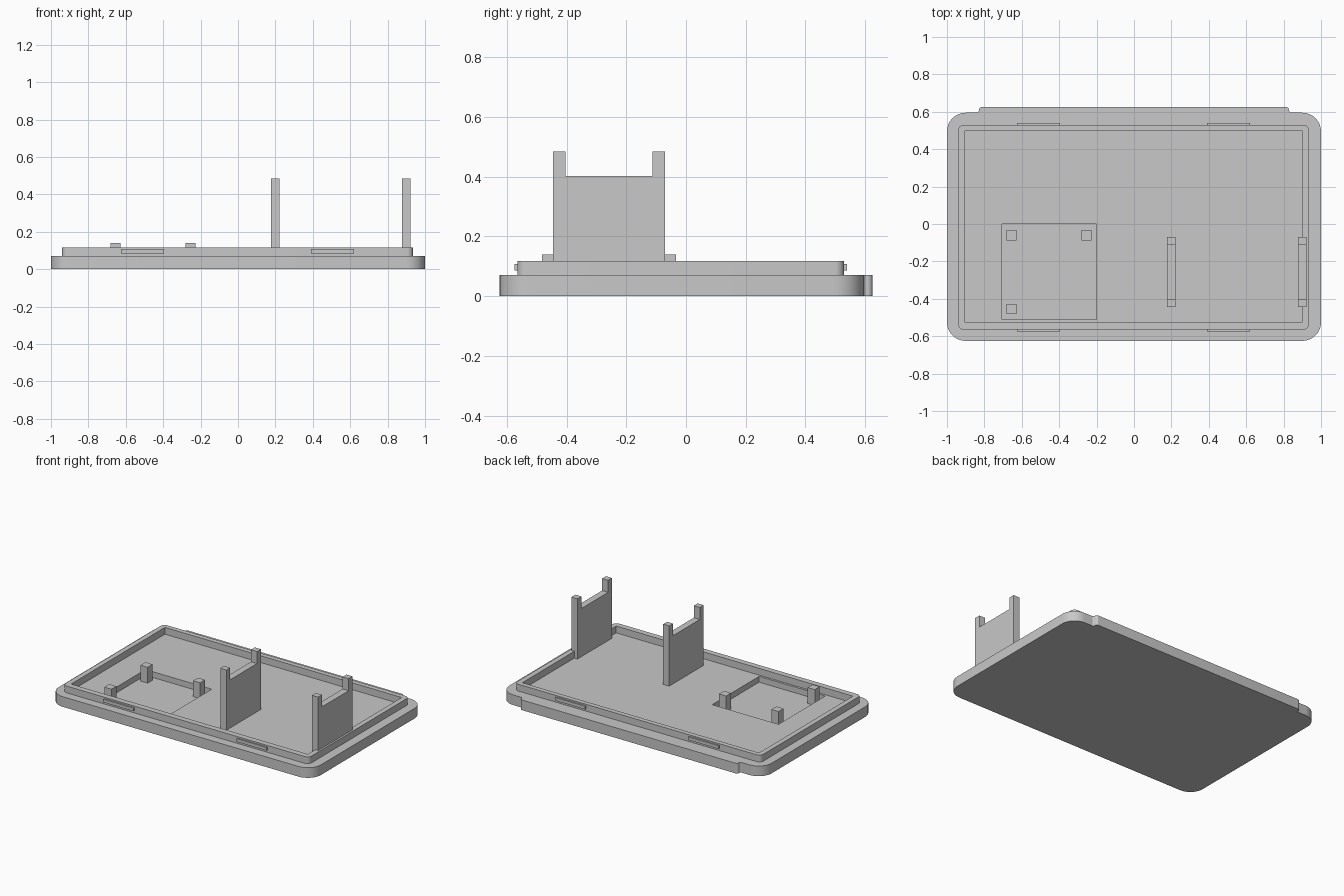
import bpy
import bmesh
from math import tan
from mathutils import Vector

cube = bpy.data.objects.get("Cube")
if cube:
    bpy.data.objects.remove(cube, do_unlink=True)

grey = bpy.data.materials.new("plastic grey")
grey.use_nodes = True
COLOUR = (0.58, 0.58, 0.58, 1)
grey.diffuse_color = COLOUR
grey.node_tree.nodes["Principled BSDF"].inputs["Base Color"].default_value = COLOUR


def fillet(corners, steps=8):
    """Round each (x, y, radius) corner of a closed outline."""
    out = []
    for i, (x, y, r) in enumerate(corners):
        p = Vector((x, y))
        if r == 0:
            out.append(p)
            continue
        a = (Vector(corners[i - 1][:2]) - p).normalized()
        b = (Vector(corners[(i + 1) % len(corners)][:2]) - p).normalized()
        reach = r / tan(a.angle(b) / 2)
        centre = p + (a + b).normalized() * (r * r + reach * reach) ** 0.5
        start, end = p + a * reach - centre, p + b * reach - centre
        for k in range(steps + 1):
            spoke = start.normalized().slerp(end.normalized(), k / steps)
            out.append(centre + spoke * r)
    return out


def prism(name, outline, low, high, axis="z"):
    """Extrude an outline along z, or a (y, z) outline along x."""
    place = (lambda p: (p[0], p[1], low)) if axis == "z" else (lambda p: (low, p[0], p[1]))
    move = (0, 0, high - low) if axis == "z" else (high - low, 0, 0)
    bm = bmesh.new()
    base = bm.faces.new([bm.verts.new(place(p)) for p in outline])
    top = bmesh.ops.extrude_face_region(bm, geom=[base], use_keep_orig=True)["geom"]
    bmesh.ops.translate(bm, vec=move, verts=[g for g in top if isinstance(g, bmesh.types.BMVert)])
    bmesh.ops.recalc_face_normals(bm, faces=bm.faces)
    mesh = bpy.data.meshes.new(name)
    bm.to_mesh(mesh)
    bm.free()
    mesh.materials.append(grey)
    obj = bpy.data.objects.new(name, mesh)
    bpy.context.collection.objects.link(obj)
    return obj


def rect(x0, x1, y0, y1, r=0):
    return fillet([(x0, y0, r), (x1, y0, r), (x1, y1, r), (x0, y1, r)])


def cut(obj, outline, low, high):
    """Cut a prism out of an object, then smooth its rounded corners."""
    cutter = prism("cutter", outline, low, high)
    bpy.ops.object.select_all(action="DESELECT")
    obj.select_set(True)
    bpy.context.view_layer.objects.active = obj
    mod = obj.modifiers.new("cut", "BOOLEAN")
    mod.operation = "DIFFERENCE"
    mod.solver = "EXACT"
    mod.object = cutter
    bpy.ops.object.modifier_apply(modifier=mod.name)
    bpy.data.objects.remove(cutter, do_unlink=True)
    bpy.ops.object.shade_smooth_by_angle()


PLATE_TOP, RIM_TOP, RECESS = 0.07, 0.117, 0.03

# Base plate with a shallow tab along the back edge and a square recess
plate = prism("base_plate", fillet([
    (-1, -0.625, 0.1), (1, -0.625, 0.1), (1, 0.595, 0.1),
    (0.83, 0.595, 0.01), (0.83, 0.625, 0.018),
    (-0.83, 0.625, 0.018), (-0.83, 0.595, 0.01), (-1, 0.595, 0.1)]), 0, PLATE_TOP)
cut(plate, rect(-0.705, -0.2, -0.51, 0), RECESS, 0.2)

# Raised locating rim
rim = prism("raised_rim", rect(-0.94, 0.935, -0.565, 0.53, 0.03), PLATE_TOP, RIM_TOP)
cut(rim, rect(-0.905, 0.9, -0.525, 0.497), 0, 0.2)

# Snap ridges on the front and back of the rim
for side, x in (("right", -0.51), ("left", 0.505)):
    for end, y in (("front", -0.565), ("back", 0.53)):
        prism(f"snap_ridge_{end}_{side}", rect(x - 0.115, x + 0.115, y - 0.01, y + 0.01),
              0.085, 0.107)

# Three square posts standing in the recess
for i, (x, y) in enumerate([(-0.655, -0.06), (-0.255, -0.06), (-0.655, -0.455)]):
    prism(f"support_post_{i + 1}", rect(x - 0.027, x + 0.027, y - 0.027, y + 0.027),
          RECESS, 0.139)

# Two upright brackets with a notched top edge
bracket = [(-0.445, PLATE_TOP), (-0.07, PLATE_TOP), (-0.07, 0.485), (-0.112, 0.485),
           (-0.112, 0.402), (-0.403, 0.402), (-0.403, 0.485), (-0.445, 0.485)]
for name, x in (("inner_bracket", 0.2), ("outer_bracket", 0.899)):
    prism(name, bracket, x - 0.023, x + 0.023, "x")
